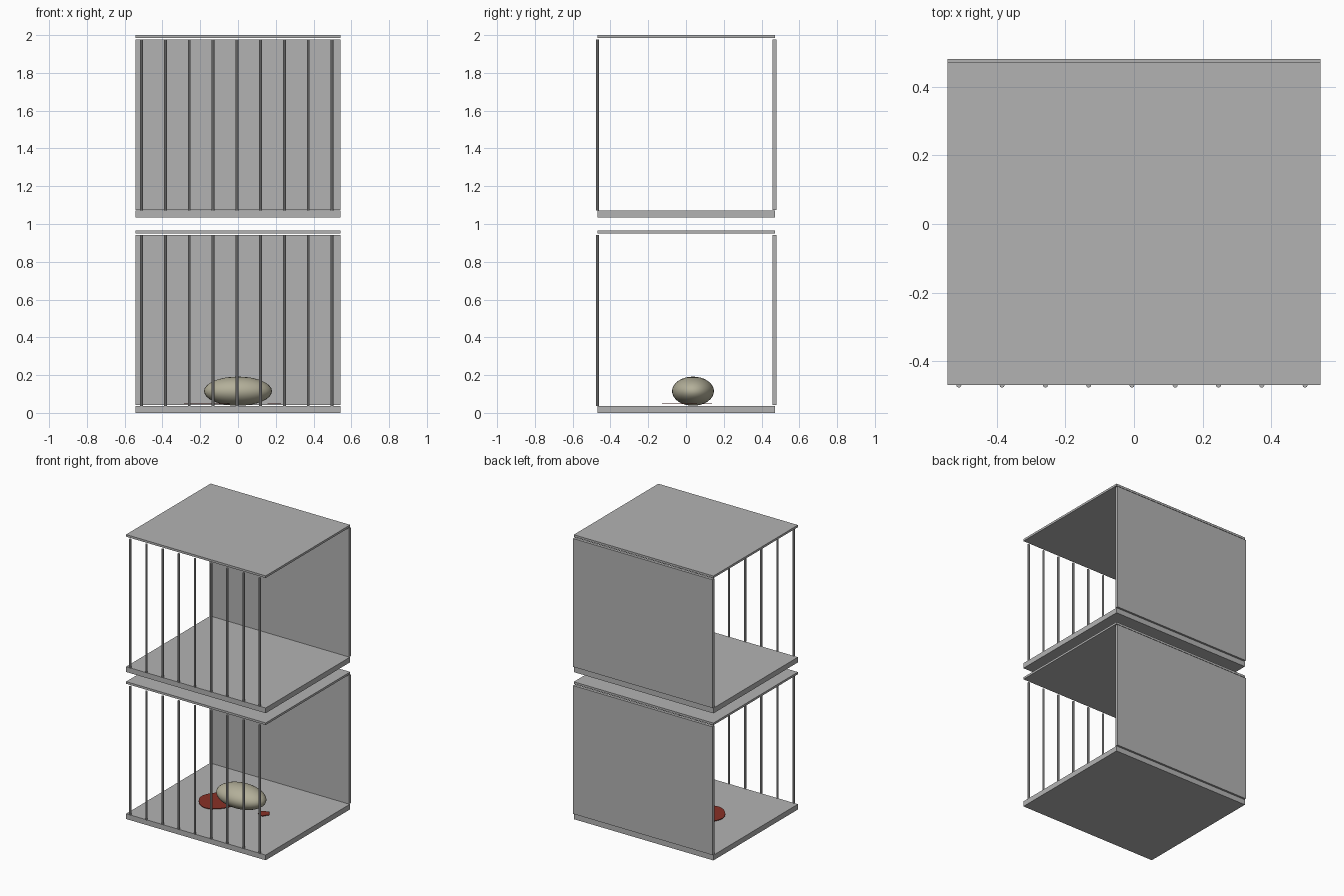
import bpy, bmesh, math

if "Cube" in bpy.data.objects:
    bpy.data.objects.remove(bpy.data.objects["Cube"])


def material(name, rgb):
    m = bpy.data.materials.new(name)
    m.diffuse_color = (*rgb, 1)
    m.use_nodes = True
    m.node_tree.nodes["Principled BSDF"].inputs["Base Color"].default_value = m.diffuse_color
    return m


GREY = material("grey metal", (0.45, 0.45, 0.45))
BONE = material("dull beige", (0.45, 0.43, 0.32))
RED = material("dark red", (0.25, 0.03, 0.02))


def add_object(name, bm, mat):
    bmesh.ops.recalc_face_normals(bm, faces=bm.faces)
    me = bpy.data.meshes.new(name)
    bm.to_mesh(me)
    bm.free()
    me.materials.append(mat)
    ob = bpy.data.objects.new(name, me)
    bpy.context.collection.objects.link(ob)
    return ob


def box(name, lo, hi, mat):
    bm = bmesh.new()
    bmesh.ops.create_cube(bm, size=1)
    for v in bm.verts:
        v.co = [(a + b) / 2 + c * (b - a) for a, b, c in zip(lo, hi, v.co)]
    return add_object(name, bm, mat)


def bar(name, x, y, z0, z1, r):
    bm = bmesh.new()
    bmesh.ops.create_cone(bm, cap_ends=True, segments=8, radius1=r, radius2=r, depth=z1 - z0)
    bmesh.ops.translate(bm, verts=bm.verts, vec=(x, y, (z0 + z1) / 2))
    return add_object(name, bm, GREY)


def puddle(name, x, y, rx, ry, lobes, wobble):
    # thin disc with a gently lobed outline
    bm = bmesh.new()
    n = 32
    ring = []
    for i in range(n):
        a = math.tau * i / n
        k = 1 - wobble + wobble * math.cos(lobes * a)
        ring.append(bm.verts.new((x + rx * k * math.cos(a), y + ry * k * math.sin(a), 0.046)))
    face = bm.faces.new(ring)
    ext = bmesh.ops.extrude_face_region(bm, geom=[face])
    top = [g for g in ext["geom"] if isinstance(g, bmesh.types.BMVert)]
    bmesh.ops.translate(bm, verts=top, vec=(0, 0, 0.004))
    return add_object(name, bm, RED)


# Two stacked cages: floor, roof, back panel and front bars
for label, z in (("lower", 0.0), ("upper", 1.034)):
    box(label + "_floor", (-0.543, -0.468, z), (0.543, 0.471, z + 0.037), GREY)
    box(label + "_roof", (-0.543, -0.468, z + 0.951), (0.543, 0.471, z + 0.966), GREY)
    box(label + "_back_panel", (-0.543, 0.459, z + 0.041), (0.543, 0.48, z + 0.943), GREY)
    for i in range(9):
        bar(f"{label}_bar_{i + 1}", -0.51 + 0.126 * i, -0.469, z + 0.037, z + 0.943, 0.0075)

# Rounded body lying on the lower floor
bm = bmesh.new()
bmesh.ops.create_uvsphere(bm, u_segments=32, v_segments=16, radius=1)
for v in bm.verts:
    v.co = (v.co.x * 0.18, 0.037 + v.co.y * 0.111, 0.115 + v.co.z * 0.077)
for f in bm.faces:
    f.smooth = True
add_object("body", bm, BONE)

# Flat stains beside the body
puddle("large_stain", -0.165, 0.005, 0.121, 0.132, 4, 0.03)
puddle("small_stain", 0.19, 0.02, 0.038, 0.04, 5, 0.1)
